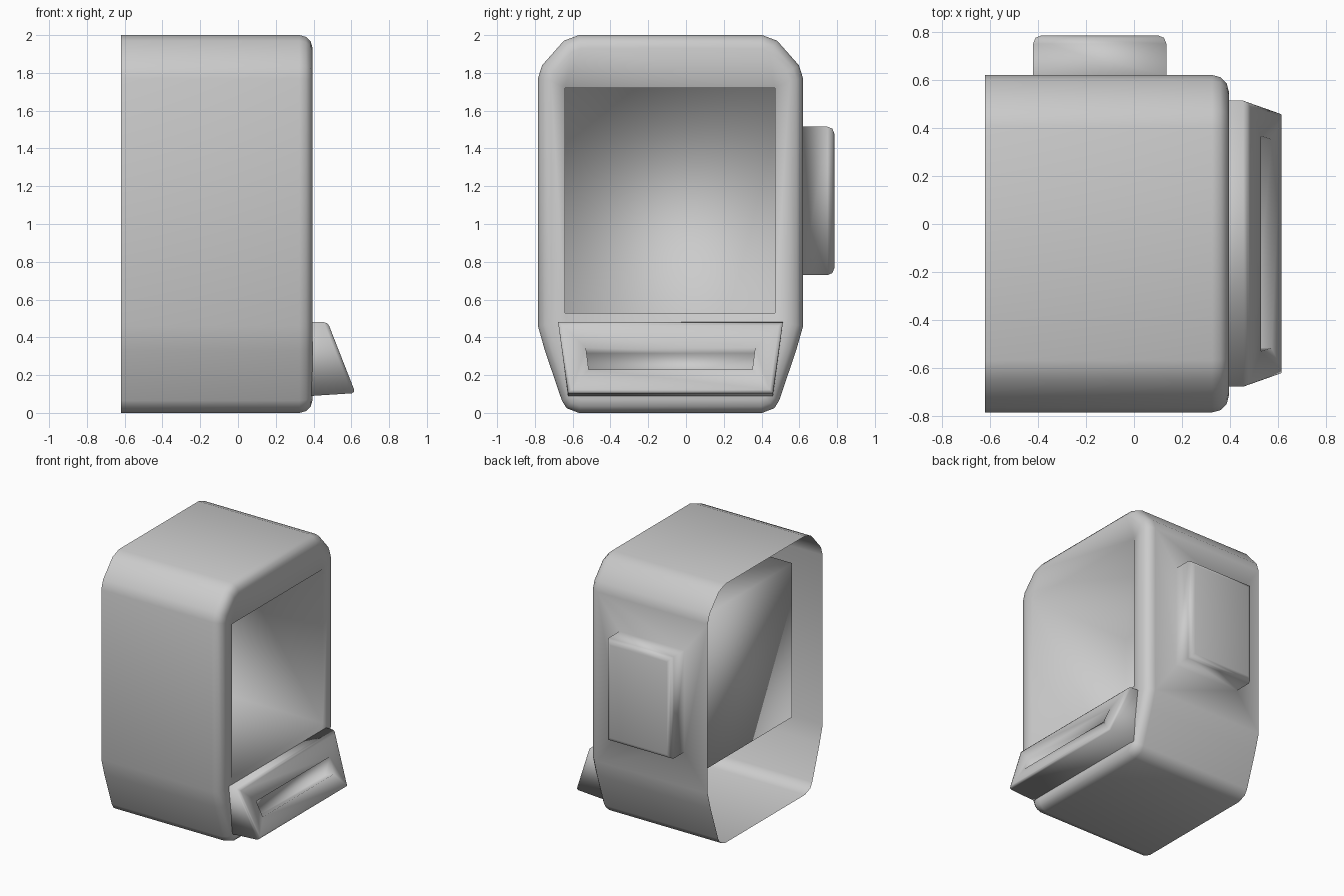
import bpy, bmesh
from mathutils import Vector

cube = bpy.data.objects.get("Cube")
if cube:
    bpy.data.objects.remove(cube, do_unlink=True)

# Single flat grey material
grey = bpy.data.materials.new("plain grey")
grey.use_nodes = True
GREY = (0.6, 0.6, 0.6, 1)
grey.diffuse_color = GREY
grey.node_tree.nodes["Principled BSDF"].inputs["Base Color"].default_value = GREY

MID_Y = -0.082


def add_object(name, bm):
    """Orient faces outward, shade smooth and link to the scene."""
    bmesh.ops.recalc_face_normals(bm, faces=bm.faces[:])
    bm.normal_update()
    top = max(bm.faces, key=lambda f: f.calc_center_median().z)
    if top.normal.z < 0:
        bmesh.ops.reverse_faces(bm, faces=bm.faces[:])
    for f in bm.faces:
        f.smooth = True
    mesh = bpy.data.meshes.new(name)
    bm.to_mesh(mesh)
    bm.free()
    mesh.materials.append(grey)
    obj = bpy.data.objects.new(name, mesh)
    bpy.context.collection.objects.link(obj)
    return obj


def extrude_panel(bm, face, corners, offset, round_off=0):
    """Cut a four-cornered hole in a flat face and extrude it to a closed cap."""
    normal = face.normal.copy()
    outer = face.edges[:]
    bmesh.ops.delete(bm, geom=[face], context='FACES_ONLY')
    vs = [bm.verts.new(c) for c in corners]
    inner = [bm.edges.new((vs[i], vs[(i + 1) % 4])) for i in range(4)]
    bmesh.ops.triangle_fill(bm, edges=outer + inner, normal=normal, use_beauty=True)
    ends = [bm.verts.new(v.co + Vector(offset)) for v in vs]
    for i in range(4):
        j = (i + 1) % 4
        bm.faces.new((vs[i], vs[j], ends[j], ends[i]))
    cap = bm.faces.new(ends)
    if round_off:
        bmesh.ops.bevel(bm, geom=cap.edges[:], offset=round_off, segments=2,
                        profile=0.5, affect='EDGES', clamp_overlap=True)


def rect(fixed, a, b, c, d):
    """Corner list from two spans, with fixed(u, w) giving the position."""
    return [fixed(u, w) for u, w in ((a, c), (b, c), (b, d), (a, d))]


# Casing: half outline (half width, height) mirrored into a tube open at one end
half = [(0.485, 2.0), (0.565, 1.97), (0.68, 1.84), (0.702, 1.77), (0.702, 0.46),
        (0.665, 0.33), (0.575, 0.065), (0.55, 0.025), (0.485, 0)]
outline = [(MID_Y + u, z) for u, z in half] + [(MID_Y - u, z) for u, z in reversed(half)]
bm = bmesh.new()
back = [bm.verts.new((-0.62, y, z)) for y, z in outline]
front = [bm.verts.new((0.395, y, z)) for y, z in outline]
n = len(outline)
for i in range(n):
    j = (i + 1) % n
    bm.faces.new((back[i], back[j], front[j], front[i]))
face = bm.faces.new(front)
bmesh.ops.recalc_face_normals(bm, faces=bm.faces[:])
bmesh.ops.bevel(bm, geom=face.edges[:], offset=0.07, segments=3, profile=0.5,
                affect='EDGES', clamp_overlap=False)
bm.normal_update()

# Deep window recess in the screen end
face = max(bm.faces, key=lambda f: f.calc_center_median().x)
extrude_panel(bm, face, rect(lambda y, z: (0.395, y, z), -0.64, 0.47, 0.53, 1.72),
              (-0.855, 0, 0))

# Raised box on the side wall
bm.normal_update()
face = max(bm.faces, key=lambda f: f.calc_center_median().y)
extrude_panel(bm, face, rect(lambda x, z: (x, MID_Y + 0.702, z), -0.42, 0.135, 0.73, 1.515),
              (0, 0.165, 0), 0.035)
add_object("casing", bm)


# Sloping tray under the window, narrower at the bottom
def slope_x(z):
    return 0.475 + (0.48 - z) * 0.392


def tray_ring(x_top, x_low, z_low):
    return [bm.verts.new((x, MID_Y + s * u, z)) for x, s, u, z in
            ((x_top, -1, 0.595, 0.48), (x_top, 1, 0.595, 0.48),
             (x_low, 1, 0.543, z_low), (x_low, -1, 0.543, z_low))]


bm = bmesh.new()
inner = tray_ring(0.39, 0.39, 0.09)
outer = tray_ring(slope_x(0.48), slope_x(0.105), 0.105)
for i in range(4):
    j = (i + 1) % 4
    bm.faces.new((inner[i], inner[j], outer[j], outer[i]))
face = bm.faces.new(outer)
bmesh.ops.recalc_face_normals(bm, faces=bm.faces[:])
bmesh.ops.bevel(bm, geom=face.edges[:], offset=0.02, segments=2, profile=0.5,
                affect='EDGES', clamp_overlap=True)
bm.normal_update()

# Slot sunk into the sloping face
face = max(bm.faces, key=lambda f: f.calc_area() if f.normal.x > 0.8 else 0)
slot = [(slope_x(z), MID_Y + s * u, z) for s, u, z in
        ((-1, 0.448, 0.345), (1, 0.448, 0.345), (1, 0.433, 0.23), (-1, 0.433, 0.23))]
extrude_panel(bm, face, slot, face.normal * -0.08)
add_object("tray", bm)
